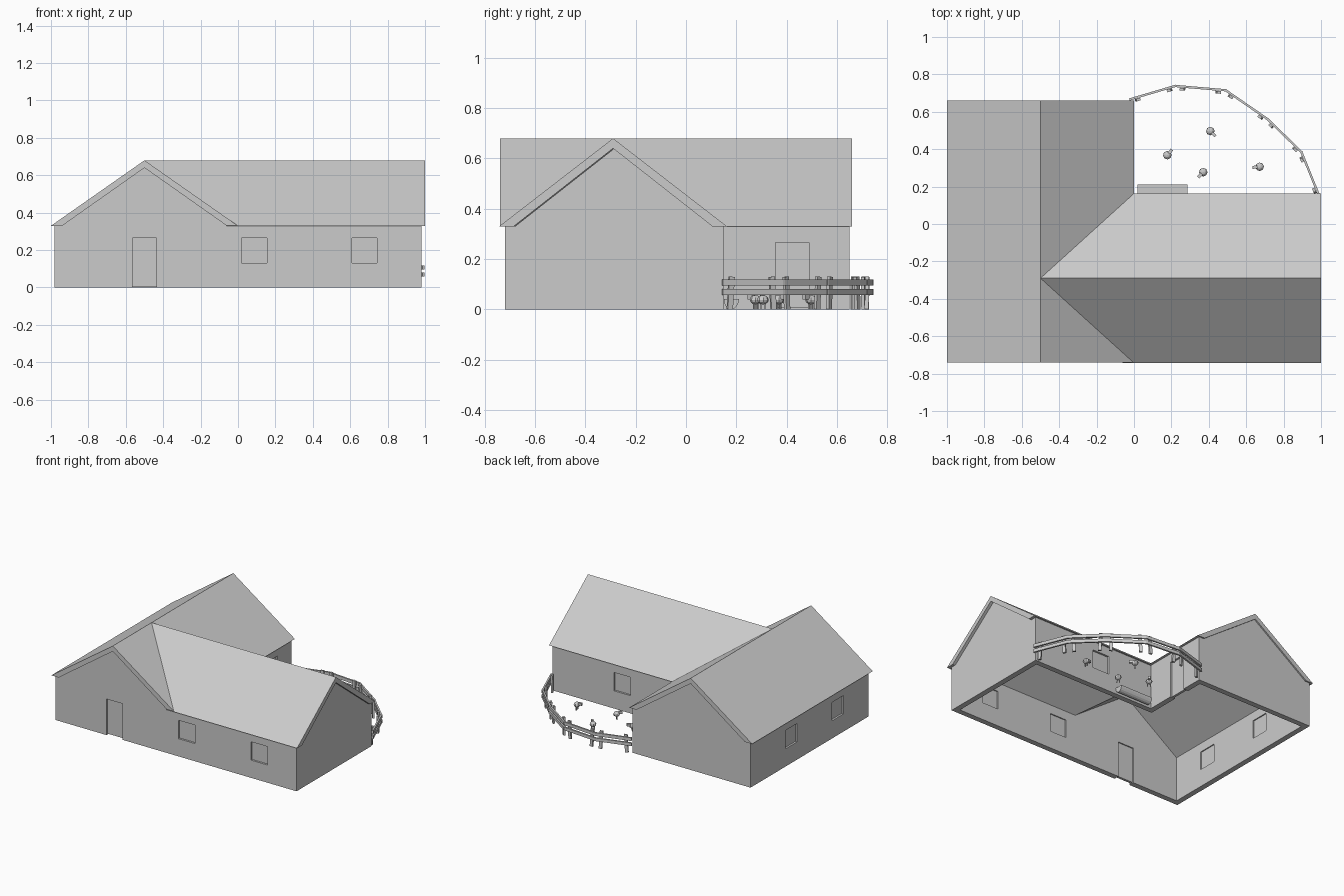
import bpy, bmesh, math
from mathutils import Vector, Matrix

if "Cube" in bpy.data.objects:
    bpy.data.objects.remove(bpy.data.objects["Cube"])

grey = bpy.data.materials.new("plain_grey")
grey.diffuse_color = (0.6, 0.6, 0.6, 1)
grey.use_nodes = True
grey.node_tree.nodes["Principled BSDF"].inputs["Base Color"].default_value = grey.diffuse_color


def make(name, bm):
    bmesh.ops.recalc_face_normals(bm, faces=bm.faces)
    me = bpy.data.meshes.new(name)
    bm.to_mesh(me)
    bm.free()
    me.materials.append(grey)
    ob = bpy.data.objects.new(name, me)
    bpy.context.collection.objects.link(ob)
    return ob


def prism(name, profile, axis, a, b):
    """Extrude a (side, height) profile along axis 'x' or 'y' from a to b."""
    bm = bmesh.new()
    put = (lambda s, z, t: (t, s, z)) if axis == 'x' else (lambda s, z, t: (s, t, z))
    f = bm.faces.new([bm.verts.new(put(s, z, a)) for s, z in profile])
    ext = bmesh.ops.extrude_face_region(bm, geom=[f])
    d = Vector(put(0, 0, b - a))
    bmesh.ops.translate(bm, vec=d, verts=[v for v in ext['geom'] if isinstance(v, bmesh.types.BMVert)])
    return make(name, bm)


def box(name, lo, hi):
    return prism(name, [(lo[0], lo[2]), (hi[0], lo[2]), (hi[0], hi[2]), (lo[0], hi[2])], 'y', lo[1], hi[1])


def boolean(ob, cutter, op):
    m = ob.modifiers.new("bool", 'BOOLEAN')
    m.object, m.operation, m.solver = cutter, op, 'EXACT'
    bpy.context.view_layer.objects.active = ob
    bpy.ops.object.modifier_apply(modifier=m.name)
    bpy.data.objects.remove(cutter)


def tri(c, half, base, top):
    return [(c - half, base), (c, top), (c + half, base)]


def house(c, half, wall, base, top, floor):
    return [(c - wall, floor), (c - wall, base), *tri(c, half, base, top), (c + wall, base), (c + wall, floor)]


def pent(c, half, base, top, floor):
    return [(c - half, floor), *tri(c, half, base, top), (c + half, floor)]


# roof: two crossing gables of equal height, hollowed
roof = prism("roof", tri(-.5, .5, .33, .68), 'y', -.74, .66)
boolean(roof, prism("b", tri(-.29, .453, .33, .68), 'x', -.5, 1.0), 'UNION')
boolean(roof, prism("c", pent(-.5, .44, .33, .64, .2), 'y', -.9, .9), 'DIFFERENCE')
boolean(roof, prism("c", pent(-.29, .395, .33, .64, .2), 'x', -.5, 1.2), 'DIFFERENCE')

# hollow L-shaped walls with gable ends
walls = prism("walls", house(-.5, .44, .48, .33, .64, 0), 'y', -.72, .65)
boolean(walls, prism("b", house(-.285, .395, .435, .33, .64, 0), 'x', -.5, .98), 'UNION')
boolean(walls, prism("c", pent(-.5, .44, .335, .72, -.1), 'y', -.68, .61), 'DIFFERENCE')
boolean(walls, prism("c", pent(-.285, .395, .335, .72, -.1), 'x', -.5, .94), 'DIFFERENCE')


# doors and windows: opening through the wall plus a recessed panel
def opening(name, axis, wall, out, s0, s1, z0):
    d0, d1 = sorted((wall - out * .06, wall + out * .02))
    p0, p1 = sorted((wall - out * .032, wall - out * .014))
    zc = z0 if z0 > .05 else -.02
    if axis == 'y':
        cut = box("cut", (s0, d0, zc), (s1, d1, .265))
        box(name, (s0, p0, z0), (s1, p1, .265))
    else:
        cut = box("cut", (d0, s0, zc), (d1, s1, .265))
        box(name, (p0, s0, z0), (p1, s1, .265))
    boolean(walls, cut, 'DIFFERENCE')


opening("front_door", 'y', -.72, -1, -.565, -.435, .005)
opening("yard_door", 'x', -.02, 1, .355, .488, .005)
opening("front_window", 'y', -.72, -1, .02, .155, .13)
opening("front_window", 'y', -.72, -1, .61, .742, .13)
opening("back_window", 'y', .15, 1, .345, .48, .13)
opening("side_window", 'x', -.98, -1, .11, .245, .13)
opening("side_window", 'x', -.98, -1, -.43, -.295, .13)

# curved fence: straight sections, each with two rails and two inner posts
path = [(-.02, .667), (.22, .738), (.49, .715), (.715, .56), (.895, .385), (.99, .15)]


def slab(name, centre, size, angle, tilt=0):
    bm = bmesh.new()
    bmesh.ops.create_cube(bm, size=1, matrix=Matrix.Translation(centre) @ Matrix.Rotation(angle, 4, 'Z')
                          @ Matrix.Rotation(tilt, 4, 'Y') @ Matrix.Diagonal((*size, 1)))
    return make(name, bm)


for i, (p, q) in enumerate(zip(path, path[1:])):
    p, q = Vector((*p, 0)), Vector((*q, 0))
    d = q - p
    ang = math.atan2(d.y, d.x)
    inner = Vector((d.y, -d.x, 0)).normalized() * .014
    for z in (.069, .107):
        slab("fence_rail", (p + q) / 2 + Vector((0, 0, z)), (d.length + .01, .012, .023), ang)
    for k, t in enumerate((.15, .86)):
        slab("fence_post", p + d * t + inner + Vector((0, 0, .065)), (.022, .014, .13), ang,
             .06 * (-1) ** (i + k))

# feeding trough against the back wall: half-round shell
n = 8
outer = [(.18 - .03 * math.cos(math.pi * k / n), .042 - .042 * math.sin(math.pi * k / n)) for k in range(n + 1)]
prism("trough", outer, 'x', .02, .285)


# small yard birds: round body, head, beak and two legs
def bird(x, y, heading):
    M = Matrix.Translation((x, y, 0)) @ Matrix.Rotation(math.radians(heading), 4, 'Z')
    bm = bmesh.new()
    bmesh.ops.create_uvsphere(bm, u_segments=8, v_segments=6, radius=.023,
                              matrix=M @ Matrix.Translation((0, 0, .038)) @ Matrix.Diagonal((1, 1, .8, 1)))
    make("bird_body", bm)
    bm = bmesh.new()
    bmesh.ops.create_cube(bm, size=1, matrix=M @ Matrix.Translation((.026, 0, .048)) @ Matrix.Diagonal((.026, .016, .018, 1)))
    make("bird_head", bm)
    bm = bmesh.new()
    for s in (-.009, .009):
        bmesh.ops.create_cube(bm, size=1, matrix=M @ Matrix.Translation((0, s, .013)) @ Matrix.Diagonal((.007, .007, .026, 1)))
    make("bird_legs", bm)


for b in ((.178, .368, 50), (.408, .497, -45), (.37, .277, 225), (.672, .306, 185)):
    bird(*b)
